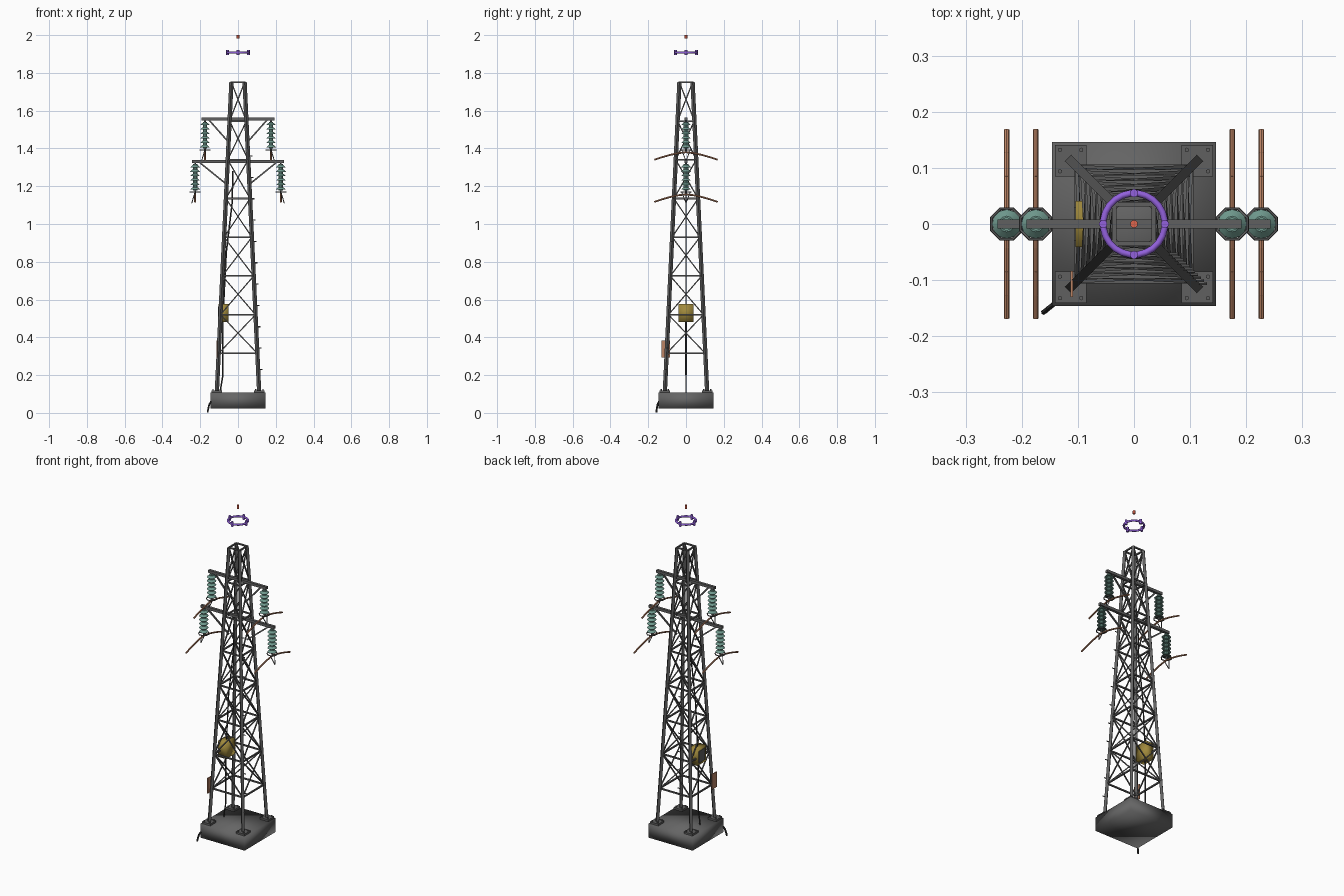
import bpy, bmesh, math
from mathutils import Vector, Matrix

if "Cube" in bpy.data.objects:
    bpy.data.objects.remove(bpy.data.objects["Cube"])


def mat(name, r, g, b):
    m = bpy.data.materials.new(name)
    m.diffuse_color = (r, g, b, 1)
    m.use_nodes = True
    m.node_tree.nodes["Principled BSDF"].inputs["Base Color"].default_value = m.diffuse_color
    return m


STEEL = mat("dark_steel", 0.115, 0.115, 0.115)
CONCRETE = mat("concrete_grey", 0.13, 0.13, 0.13)
TEAL = mat("teal_glass", 0.16, 0.32, 0.27)
COPPER = mat("copper", 0.50, 0.23, 0.13)
PURPLE = mat("purple", 0.29, 0.12, 0.72)
YELLOW = mat("mustard_yellow", 0.35, 0.25, 0.045)
RED = mat("beacon_red", 0.75, 0.13, 0.07)
BLACK = mat("cable_black", 0.04, 0.04, 0.04)


def finish(bm, name, material, smooth=None):
    bmesh.ops.recalc_face_normals(bm, faces=bm.faces)
    me = bpy.data.meshes.new(name)
    bm.to_mesh(me)
    bm.free()
    me.materials.append(material)
    ob = bpy.data.objects.new(name, me)
    bpy.context.collection.objects.link(ob)
    if smooth == "all":
        me.shade_smooth()
    elif smooth:
        bpy.ops.object.select_all(action='DESELECT')
        bpy.context.view_layer.objects.active = ob
        ob.select_set(True)
        bpy.ops.object.shade_smooth_by_angle(angle=math.radians(smooth))
    return ob


def box(bm, c, s):
    bmesh.ops.create_cube(bm, size=1, matrix=Matrix.Translation(c) @ Matrix.Diagonal((*s, 1)))


def rod(bm, a, b, r, n=6):
    a, b = Vector(a), Vector(b)
    d = b - a
    q = d.to_track_quat('Z', 'Y').to_matrix().to_4x4()
    bmesh.ops.create_cone(bm, cap_ends=True, segments=n, radius1=r, radius2=r, depth=d.length,
                          matrix=Matrix.Translation((a + b) / 2) @ q)


def beam(bm, a, b, w):
    a, b = Vector(a), Vector(b)
    d = b - a
    q = d.to_track_quat('Z', 'Y').to_matrix().to_4x4()
    bmesh.ops.create_cube(bm, size=1, matrix=Matrix.Translation((a + b) / 2) @ q
                          @ Matrix.Diagonal((w, w, d.length, 1)))


def path(bm, pts, r, n=6):
    for a, b in zip(pts, pts[1:]):
        rod(bm, a, b, r, n)


def ring(bm, c, R, r, n, m):
    rows = []
    for i in range(n):
        t = 2 * math.pi * (i + 0.5) / n
        rows.append([bm.verts.new((c[0] + (R + r * math.cos(p)) * math.cos(t),
                                   c[1] + (R + r * math.cos(p)) * math.sin(t),
                                   c[2] + r * math.sin(p)))
                     for p in (2 * math.pi * j / m for j in range(m))])
    for i in range(n):
        for j in range(m):
            k, l = (i + 1) % n, (j + 1) % m
            bm.faces.new((rows[i][j], rows[k][j], rows[k][l], rows[i][l]))


CORNERS = [(1, 1), (-1, 1), (-1, -1), (1, -1)]
Z0, Z1, PANELS = 0.11, 1.75, 8


def half(z):
    return 0.112 + (0.035 - 0.112) * (z - Z0) / (Z1 - Z0)


def corner(i, z):
    sx, sy = CORNERS[i % 4]
    return Vector((sx * half(z), sy * half(z), z))


# concrete footing
bm = bmesh.new()
box(bm, (0, 0, 0.066), (0.292, 0.292, 0.084))
finish(bm, "footing", CONCRETE, "all")

# base plates with anchor bolts
bm = bmesh.new()
for sx, sy in CORNERS:
    box(bm, (sx * 0.113, sy * 0.113, 0.113), (0.056, 0.056, 0.012))
    for bx, by in CORNERS:
        x, y = sx * 0.113 + bx * 0.019, sy * 0.113 + by * 0.019
        rod(bm, (x, y, 0.116), (x, y, 0.127), 0.004)
finish(bm, "base_plates", STEEL)

# tapered legs
bm = bmesh.new()
for i in range(4):
    beam(bm, corner(i, Z0), corner(i, Z1), 0.016)
finish(bm, "tower_legs", STEEL)

# lattice: horizontals at each level, crossed diagonals above the open bottom panel
bm = bmesh.new()
levels = [Z0 + (Z1 - Z0) * k / PANELS for k in range(PANELS + 1)]
for k in range(1, PANELS + 1):
    for i in range(4):
        beam(bm, corner(i, levels[k]), corner(i + 1, levels[k]), 0.008)
        if k < PANELS:
            beam(bm, corner(i, levels[k]), corner(i + 1, levels[k + 1]), 0.006)
            beam(bm, corner(i + 1, levels[k]), corner(i, levels[k + 1]), 0.006)
finish(bm, "lattice_bracing", STEEL)

# climbing pegs on one leg
bm = bmesh.new()
for k in range(11):
    p = corner(3, 0.23 + 0.113 * k)
    rod(bm, p, p + Vector((0.024, 0, 0)), 0.003)
finish(bm, "climbing_pegs", STEEL)

# cross arms (z, arm half length, insulator x) with struts and hanging gear
arms = bmesh.new()
glass = bmesh.new()
gear = bmesh.new()
wires = bmesh.new()
for z, reach, ix in ((1.555, 0.192, 0.175), (1.332, 0.243, 0.227)):
    box(arms, (0, 0, z), (2 * reach, 0.016, 0.016))
    for s in (1, -1):
        beam(arms, (s * (ix - 0.022), 0, z - 0.005), (s * half(z - 0.12), 0, z - 0.122), 0.008)
        x = s * ix
        rod(gear, (x, 0, z), (x, 0, z - 0.175), 0.005)
        # glass sheds
        rod(glass, (x, 0, z - 0.015), (x, 0, z - 0.155), 0.012, 10)
        for k in range(6):
            zc = z - 0.026 - 0.0235 * k
            bmesh.ops.create_cone(glass, cap_ends=True, segments=12, radius1=0.026, radius2=0.014,
                                  depth=0.012, matrix=Matrix.Translation((x, 0, zc)))
        # guard ring with spokes, arcing horn
        zr = z - 0.162
        ring(gear, (x, 0, zr), 0.029, 0.003, 8, 6)
        rod(gear, (x - 0.028, 0, zr), (x + 0.028, 0, zr), 0.0025)
        tip = (x + s * 0.018, 0, zr - 0.06)
        for y in (0.023, -0.023):
            rod(gear, (x, y, zr), tip, 0.0025)
        # drooping conductor
        path(wires, [(x, y, z - 0.175 - 0.04 * (abs(y) / 0.168) ** 1.5)
                     for y in (-0.168, -0.126, -0.084, -0.042, 0, 0.042, 0.084, 0.126, 0.168)], 0.0048, 8)
finish(arms, "cross_arms", STEEL)
finish(glass, "insulators", TEAL, 30)
finish(gear, "insulator_fittings", STEEL)
finish(wires, "conductors", COPPER, 40)

# equipment box on the left side
bm = bmesh.new()
box(bm, (-0.077, 0, 0.528), (0.054, 0.082, 0.096))
finish(bm, "equipment_box", YELLOW, "all")
bm = bmesh.new()
box(bm, (-0.105, 0, 0.528), (0.004, 0.058, 0.07))
finish(bm, "equipment_box_door", STEEL)

# marker plate on the front left leg
bm = bmesh.new()
box(bm, (-0.111, -0.107, 0.338), (0.004, 0.046, 0.092))
finish(bm, "marker_plate", COPPER)

# cable riser and earth lead
bm = bmesh.new()
path(bm, [(-0.093, 0, 0.108), (-0.09, 0, 0.14), (-0.08, 0, 0.2), (-0.08, 0, 0.5),
          (-0.062, 0, 0.85), (-0.03, 0, 1.12), (-0.028, 0, 1.28)], 0.004)
path(bm, [(-0.143, -0.143, 0.06), (-0.152, -0.15, 0.045), (-0.158, -0.155, 0.02),
          (-0.161, -0.157, 0.002)], 0.005)
finish(bm, "cables", BLACK, 40)

# floating halo with four nodes
bm = bmesh.new()
ring(bm, (0, 0, 1.908), 0.055, 0.006, 24, 8)
for a in range(4):
    x, y = 0.055 * math.cos(a * math.pi / 2), 0.055 * math.sin(a * math.pi / 2)
    rod(bm, (x, y, 1.894), (x, y, 1.922), 0.0075, 8)
finish(bm, "halo_ring", PURPLE, 50)

# beacon tip
bm = bmesh.new()
rod(bm, (0, 0, 1.981), (0, 0, 2.0), 0.007, 10)
finish(bm, "beacon", RED, 40)
